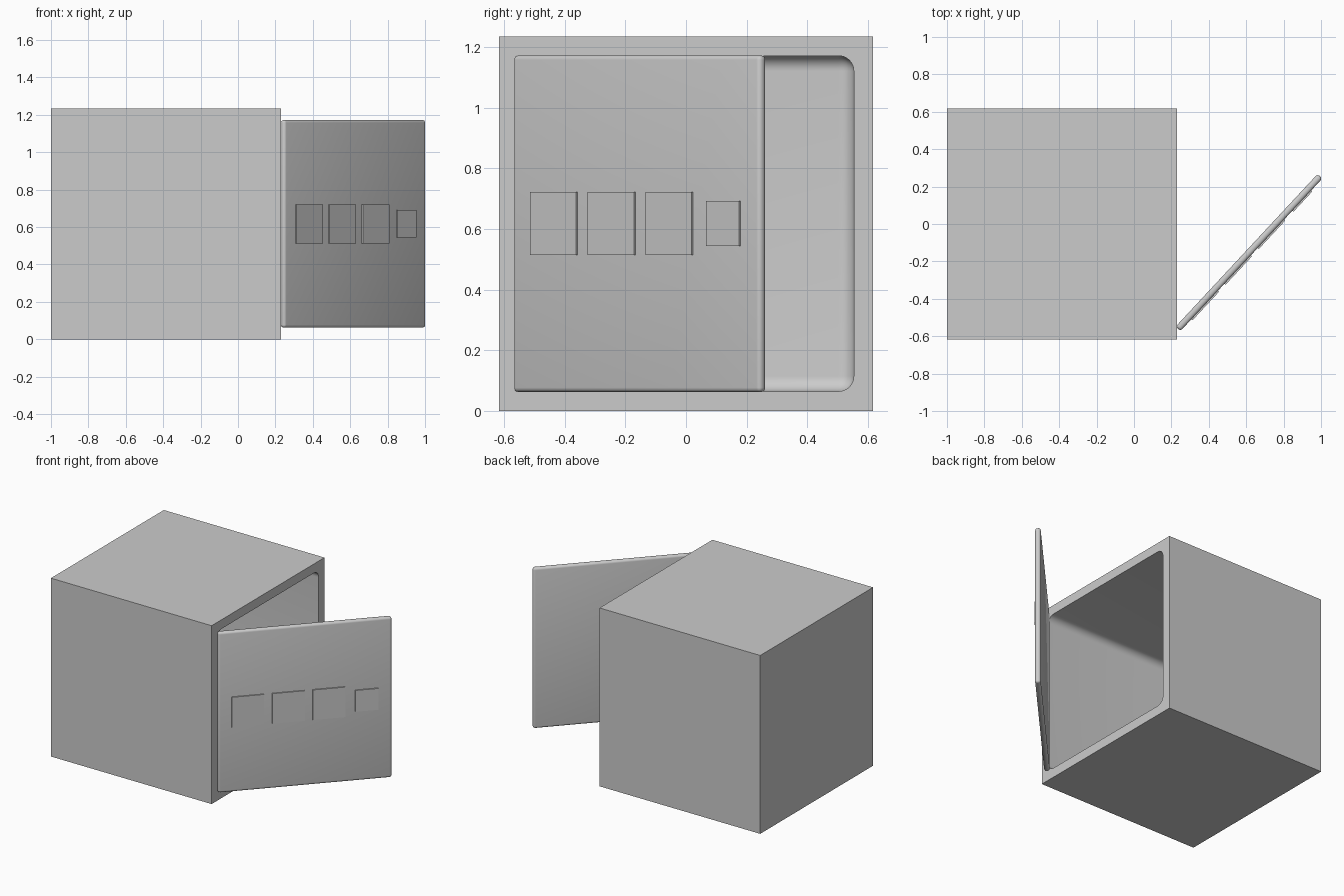
import bpy, math
from mathutils import Matrix

if "Cube" in bpy.data.objects:
    bpy.data.objects.remove(bpy.data.objects["Cube"])

ANGLE = math.radians(47.07)
HINGE_FRAME = Matrix.Translation((0.615, -0.1525, 0.6175)) @ Matrix.Rotation(ANGLE, 4, 'Z')


def activate(obj):
    bpy.ops.object.select_all(action='DESELECT')
    obj.select_set(True)
    bpy.context.view_layer.objects.active = obj


def box(name, lo, hi, radius=0, segments=5, frame=None):
    """Box between two corners, optionally rounded and placed in a local frame."""
    size = [b - a for a, b in zip(lo, hi)]
    mid = [(a + b) / 2 for a, b in zip(lo, hi)]
    bpy.ops.mesh.primitive_cube_add(size=1)
    obj = bpy.context.object
    obj.name = name
    obj.data.transform(Matrix.Translation(mid) @ Matrix.Diagonal((*size, 1)))
    if radius:
        bev = obj.modifiers.new("round", 'BEVEL')
        bev.width = radius
        bev.segments = segments
        activate(obj)
        bpy.ops.object.modifier_apply(modifier=bev.name)
        bpy.ops.object.shade_smooth_by_angle(angle=math.radians(35))
    if frame:
        obj.matrix_world = frame
    return obj


# cabinet: sharp cube hollowed from the +x side by a rounded cavity
cabinet = box("cabinet", (-1, -0.617, 0), (0.23, 0.617, 1.234))
cavity = box("cavity_cutter", (-0.935, -0.553, 0.065), (0.45, 0.553, 1.171), 0.05, 8)
cut = cabinet.modifiers.new("hollow", 'BOOLEAN')
cut.operation = 'DIFFERENCE'
cut.solver = 'EXACT'
cut.object = cavity
activate(cabinet)
bpy.ops.object.modifier_apply(modifier=cut.name)
bpy.data.objects.remove(cavity)
activate(cabinet)
bpy.ops.object.shade_smooth_by_angle(angle=math.radians(35))

# door: rounded slab swung open about the front vertical edge
box("door", (-0.557, -0.0175, -0.555), (0.557, 0.0175, 0.555), 0.015, 4, HINGE_FRAME)

# raised pads on the outside of the door: three large, one small
pads = [(-0.367, 0.208), (-0.107, 0.208), (0.153, 0.208), (0.396, 0.148)]
for i, (s, w) in enumerate(pads):
    box(f"door_pad_{i + 1}", (s - w / 2, -0.0255, -w / 2), (s + w / 2, -0.015, w / 2),
        frame=HINGE_FRAME)
